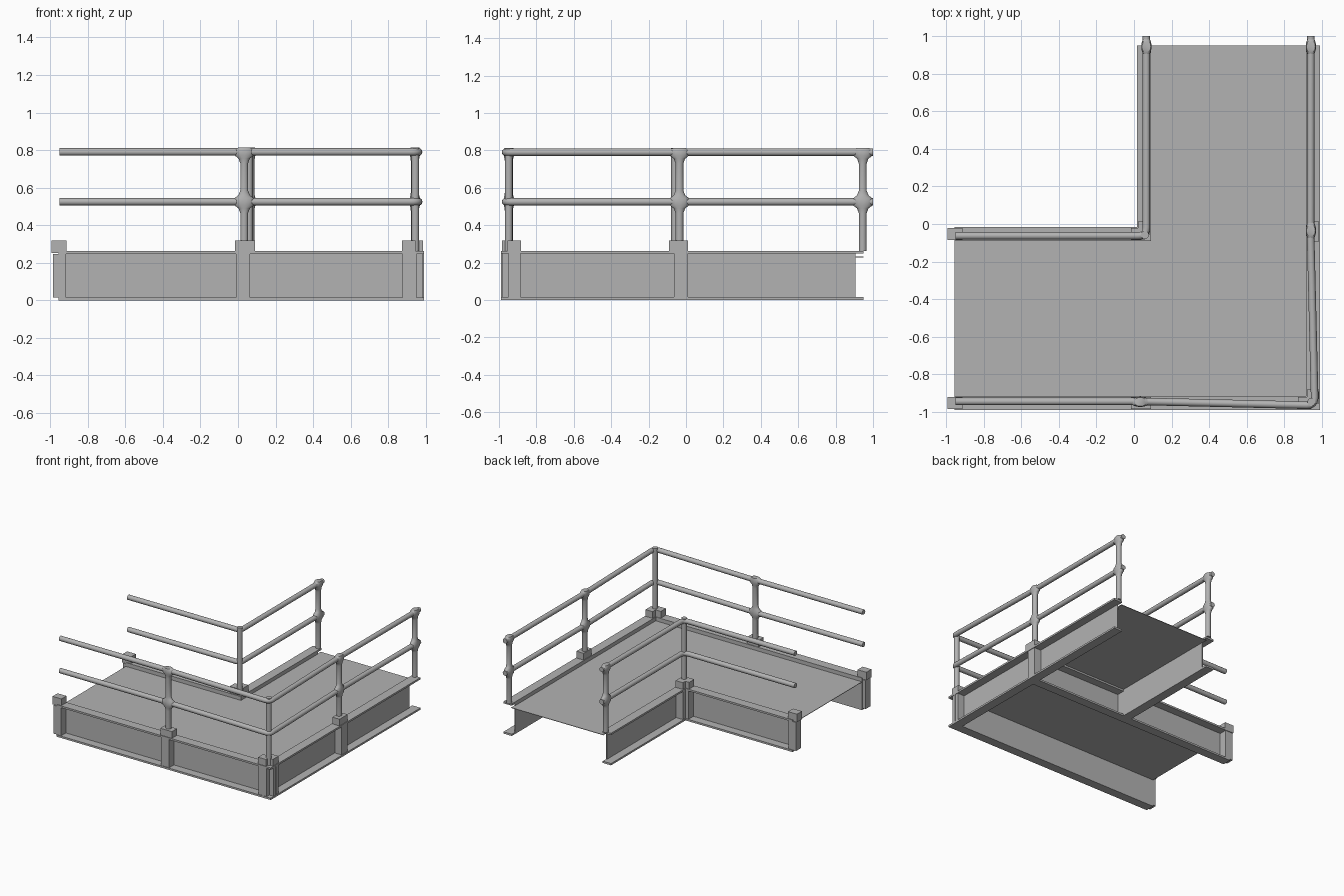
import bpy, bmesh, math
from mathutils import Vector

old = bpy.data.objects.get("Cube")
if old:
    bpy.data.objects.remove(old, do_unlink=True)

grey = bpy.data.materials.new("steel_grey")
grey.use_nodes = True
grey.diffuse_color = (0.45, 0.45, 0.45, 1)
grey.node_tree.nodes["Principled BSDF"].inputs["Base Color"].default_value = grey.diffuse_color

BEAM_TOP, FLANGE, WEB, DECK = 0.263, 0.015, 0.008, 0.228
RAIL_R, LOW_RAIL, TOP_RAIL = 0.02, 0.525, 0.79


def add_object(name, mesh):
    obj = bpy.data.objects.new(name, mesh)
    bpy.context.scene.collection.objects.link(obj)
    mesh.materials.clear()
    mesh.materials.append(grey)
    return obj


def boxes(name, *spans):
    """One object made of boxes, each given as x, y and z ranges."""
    bm = bmesh.new()
    for span in spans:
        cube = bmesh.ops.create_cube(bm, size=1)["verts"]
        for v in cube:
            v.co = Vector([lo + (hi - lo) * (c + 0.5) for (lo, hi), c in zip(span, v.co)])
    mesh = bpy.data.meshes.new(name)
    bm.to_mesh(mesh)
    bm.free()
    return add_object(name, mesh)


def smooth(obj):
    bpy.ops.object.select_all(action="DESELECT")
    obj.select_set(True)
    bpy.context.view_layer.objects.active = obj
    bpy.ops.object.shade_smooth_by_angle(angle=math.radians(40))


def tube(name, points):
    """Round rail following a path."""
    curve = bpy.data.curves.new(name, "CURVE")
    curve.dimensions = "3D"
    curve.bevel_depth = RAIL_R
    curve.bevel_resolution = 4
    curve.use_fill_caps = True
    spline = curve.splines.new("POLY")
    spline.points.add(len(points) - 1)
    for p, co in zip(spline.points, points):
        p.co = (*co, 1)
    temp = bpy.data.objects.new(name + "_path", curve)
    mesh = bpy.data.meshes.new_from_object(temp)
    bpy.data.objects.remove(temp)
    smooth(add_object(name, mesh))


def rounded(path, radius=0.045, steps=6):
    """Round the inner corners of a flat path."""
    path = [Vector(p) for p in path]
    out = [path[0]]
    for a, b, c in zip(path, path[1:], path[2:]):
        turn = (a - b).angle(c - b)
        if turn > 2.5:
            out.append(b)
            continue
        p, q = b + (a - b).normalized() * radius, b + (c - b).normalized() * radius
        for i in range(steps + 1):
            t = i / steps
            out.append(p * (1 - t) ** 2 + b * 2 * t * (1 - t) + q * t * t)
    return out + [path[-1]]


def post(name, x, y, base, along=None):
    """Upright with flared fittings along the rail direction."""
    rings = [(base, 0)]
    for z, reach in ((LOW_RAIL, 0.032), (TOP_RAIL, 0.03)):
        rings += [(z - 0.06, 0), (z - 0.035, 0.3 * reach), (z - 0.018, reach)]
        if z == LOW_RAIL:
            rings += [(z + 0.018, reach), (z + 0.035, 0.3 * reach), (z + 0.06, 0)]
    rings += [(TOP_RAIL + 0.012, 0.03), (TOP_RAIL + 0.023, 0.012)]
    bm = bmesh.new()
    sides, loops = 16, []
    for z, extra in rings:
        extra = extra if along else 0
        rx = 0.021 + (extra if along == "x" else extra * 0.2)
        ry = 0.021 + (extra if along == "y" else extra * 0.2)
        loops.append([bm.verts.new((x + rx * math.cos(a), y + ry * math.sin(a), z))
                      for a in (math.tau * i / sides for i in range(sides))])
    for low, high in zip(loops, loops[1:]):
        for i in range(sides):
            j = (i + 1) % sides
            bm.faces.new((low[i], low[j], high[j], high[i]))
    bm.faces.new(loops[0][::-1])
    bm.faces.new(loops[-1])
    mesh = bpy.data.meshes.new(name)
    bm.to_mesh(mesh)
    bm.free()
    smooth(add_object(name, mesh))


def channel(name, x, y, web_side, web_end=None):
    """C-shaped beam: two flanges and a web on the named side."""
    wx, wy = x, y
    if web_side == "+y":
        wy = (y[1] - WEB, y[1])
    elif web_side == "-y":
        wy = (y[0], y[0] + WEB)
    elif web_side == "+x":
        wx, wy = (x[1] - WEB, x[1]), (y[0], web_end)
    else:
        wx, wy = (x[0], x[0] + WEB), (y[0], web_end)
    boxes(name, (x, y, (0, FLANGE)), (x, y, (BEAM_TOP - FLANGE, BEAM_TOP)),
          (wx, wy, (FLANGE, BEAM_TOP - FLANGE)))


# Perimeter beams, open towards the outside
FRONT, INNER = (-0.99, -0.915), (-0.09, -0.015)
RIGHT, LEFT = (0.915, 0.99), (0.015, 0.09)
channel("front_beam", (-0.955, 0.99), FRONT, "+y")
channel("right_beam", RIGHT, (-0.99, 0.95), "-x", 0.905)
channel("inner_side_beam", (-0.955, 0.09), INNER, "-y")
channel("inner_back_beam", LEFT, (-0.09, 0.95), "+x", 0.905)

# Cross beam under the deck
boxes("cross_beam", ((0.09, 0.92), INNER, (0, FLANGE)),
      ((0.09, 0.92), INNER, (DECK - FLANGE, DECK)),
      ((0.09, 0.92), (INNER[0], INNER[0] + WEB), (FLANGE, DECK - FLANGE)))

# Deck plates
boxes("front_deck", ((-0.955, 0.92), (-0.92, -0.088), (DECK, DECK + 0.004)))
boxes("back_deck", ((0.085, 0.92), (-0.088, 0.95), (DECK, DECK + 0.004)))

# Post sockets above the beams, with stiffener columns in the channels
SOCKET, COLUMN = (BEAM_TOP - 0.01, 0.318), (FLANGE, BEAM_TOP - FLANGE)


def socket(name, x, y, col_x, col_y):
    boxes(name, (x, y, SOCKET), (col_x, col_y, COLUMN))


F, R = (-0.985, -0.92), (0.92, 0.985)
I, L = (-0.085, -0.02), (0.02, 0.085)
END, END_COL = (-0.992, -0.912), (-0.985, -0.915)
socket("front_end_socket", END, F, END_COL, F)
socket("inner_end_socket", END, I, END_COL, I)
socket("front_middle_socket", (-0.015, 0.09), F, (-0.01, 0.065), F)
socket("right_middle_socket", R, (-0.092, 0.012), R, (-0.065, 0.01))
socket("corner_front_socket", (0.872, 0.945), F, (0.875, 0.95), F)
socket("corner_right_socket", R, (-0.955, -0.882), R, (-0.95, -0.885))
socket("inner_corner_side_socket", (-0.015, 0.055), I, (-0.01, 0.05), I)
socket("inner_corner_back_socket", L, (-0.055, 0.012), L, (-0.05, 0.01))

# Handrails
outer = [(-0.95, -0.945), (0.05, -0.945), (0.963, -0.966), (0.94, -0.04), (0.942, 1.0)]
inner = [(-0.95, -0.063), (0.066, -0.063), (0.066, 1.0)]
for label, z in (("lower", LOW_RAIL), ("top", TOP_RAIL)):
    for side, path in (("outer", outer), ("inner", inner)):
        tube(f"{label}_{side}_rail", rounded([(x, y, z) for x, y in path]))

# Posts
post("front_middle_post", 0.033, -0.947, BEAM_TOP, "x")
post("right_middle_post", 0.942, -0.035, BEAM_TOP, "y")
post("right_back_post", 0.942, 0.945, BEAM_TOP, "y")
post("inner_back_post", 0.066, 0.945, BEAM_TOP, "y")
post("corner_post", 0.944, -0.948, BEAM_TOP)
post("inner_corner_post", 0.058, -0.058, BEAM_TOP)
